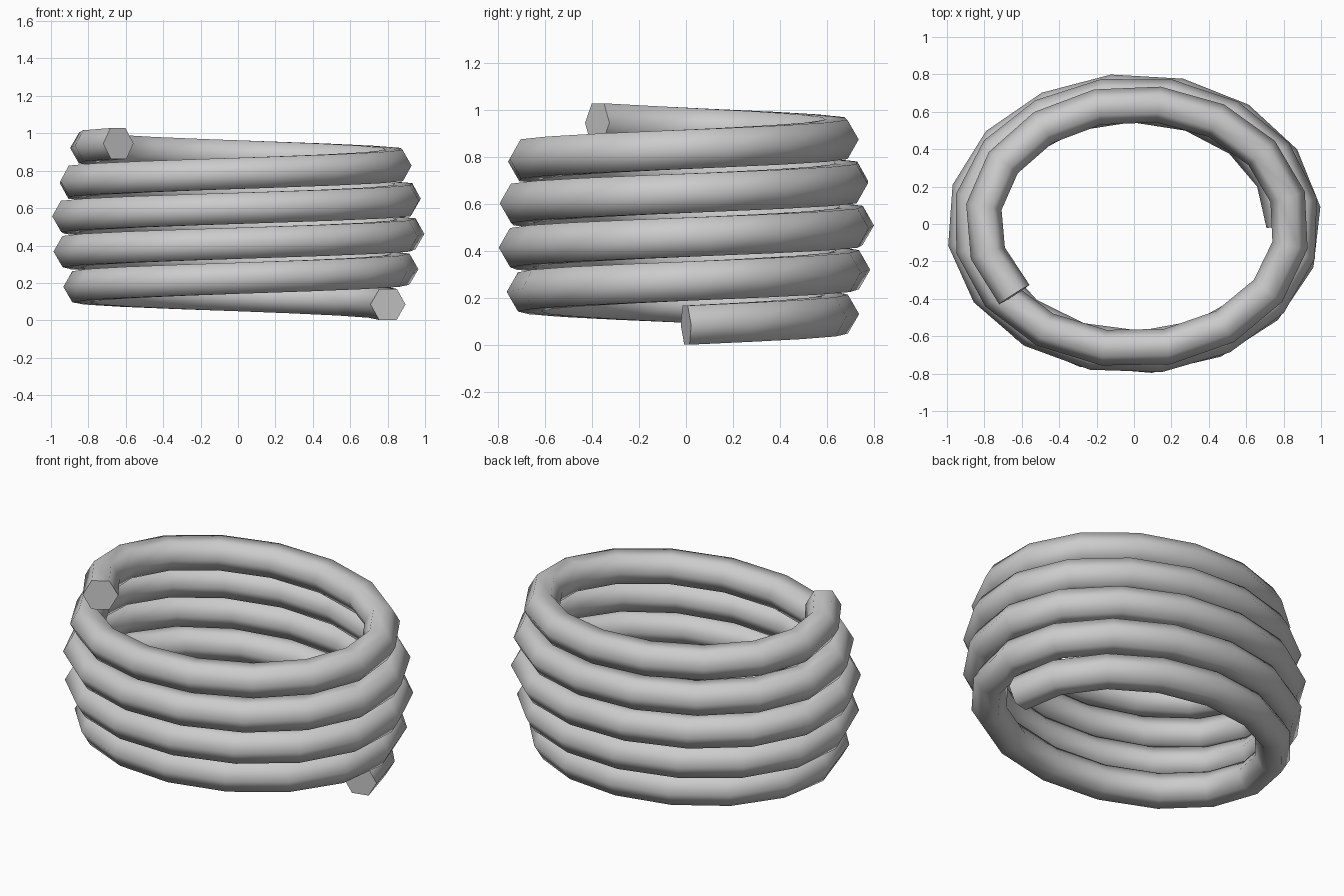
import bpy
import bmesh
from math import sin, cos, pi, radians
from mathutils import Vector

cube = bpy.data.objects.get("Cube")
if cube:
    bpy.data.objects.remove(cube)

STEPS = 73               # straight segments along the coil
STEP_ANGLE = radians(22.7)
SIDES = 6                # hexagonal rod
ROD = 0.096
Z_START, Z_END = 0.085, 0.945


def centre(i):
    """Point on the oval helix, which bulges at mid height."""
    t = i / STEPS
    radius = 0.802 + 0.107 * sin(pi * t)
    a = i * STEP_ANGLE
    return Vector((radius * cos(a), 0.78 * radius * sin(a),
                   Z_START + (Z_END - Z_START) * t))


# Plain grey metal
grey = bpy.data.materials.new("grey metal")
grey.use_nodes = True
colour = (0.6, 0.6, 0.6, 1)
grey.diffuse_color = colour
grey.node_tree.nodes["Principled BSDF"].inputs["Base Color"].default_value = colour

# Coil: hexagon rings swept along the helix, pointed edge outwards
path = [centre(i) for i in range(STEPS + 1)]
bm = bmesh.new()
rings = []
for i, p in enumerate(path):
    before = (p - path[i - 1]).normalized() if i > 0 else Vector()
    after = (path[i + 1] - p).normalized() if i < STEPS else Vector()
    tangent = (before + after).normalized()
    side = tangent.cross(Vector((0, 0, 1))).normalized()
    up = side.cross(tangent)
    rings.append([bm.verts.new(p + ROD * (side * cos(k * 2 * pi / SIDES)
                                          + up * sin(k * 2 * pi / SIDES)))
                  for k in range(SIDES)])
for a, b in zip(rings, rings[1:]):
    for k in range(SIDES):
        n = (k + 1) % SIDES
        bm.faces.new((a[k], a[n], b[n], b[k]))

# Flat end caps
bm.faces.new(rings[0])
bm.faces.new(rings[-1])
bmesh.ops.recalc_face_normals(bm, faces=bm.faces)

mesh = bpy.data.meshes.new("coil_spring")
bm.to_mesh(mesh)
bm.free()
mesh.materials.append(grey)
spring = bpy.data.objects.new("coil_spring", mesh)
bpy.context.collection.objects.link(spring)

# Smooth along the rod, sharp at the caps
bpy.ops.object.select_all(action='DESELECT')
spring.select_set(True)
bpy.context.view_layer.objects.active = spring
bpy.ops.object.shade_smooth_by_angle(angle=radians(65))
